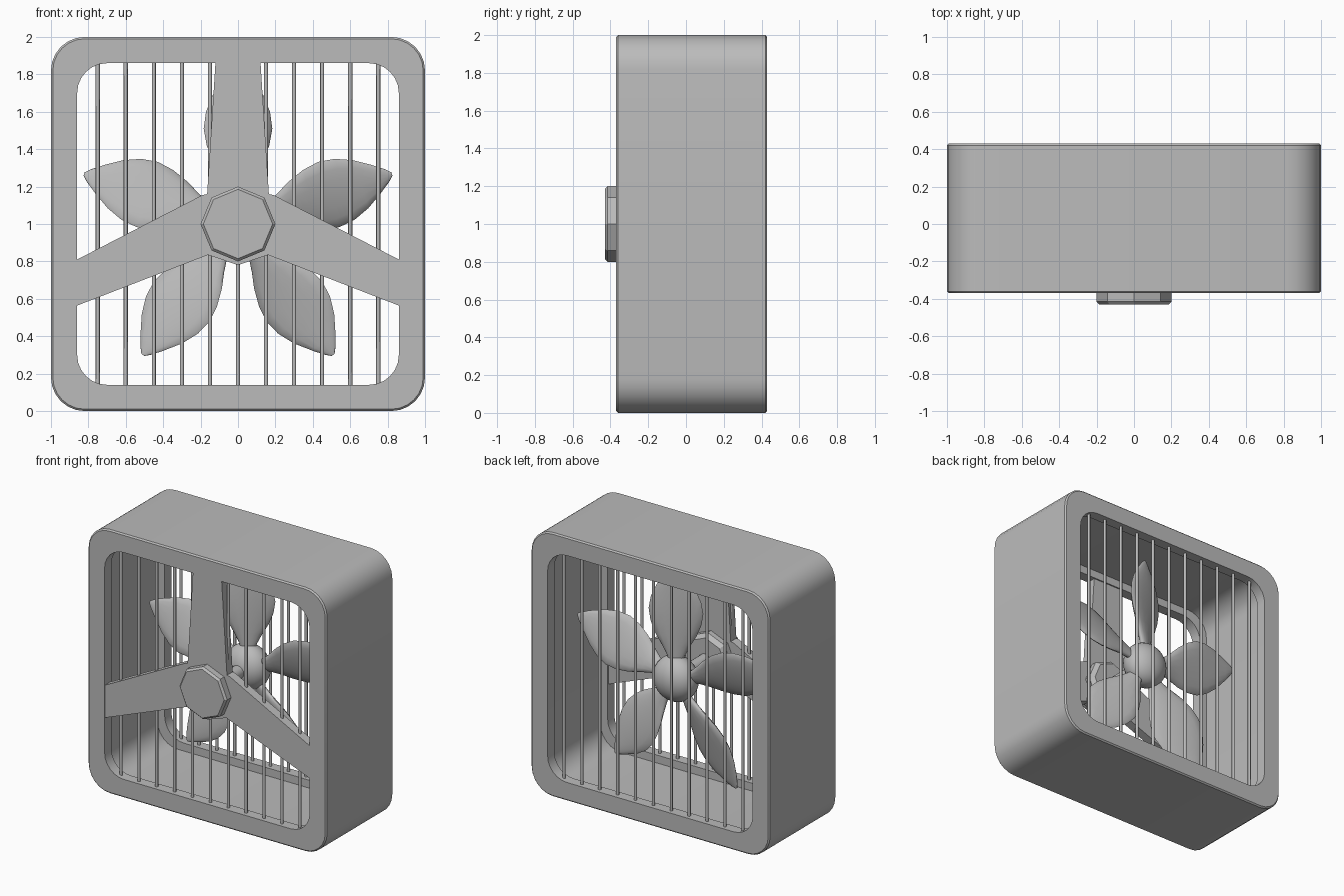
import bpy, bmesh, math
from mathutils import Matrix, Vector

if "Cube" in bpy.data.objects:
    bpy.data.objects.remove(bpy.data.objects["Cube"])

grey = bpy.data.materials.new("plain grey")
grey.diffuse_color = (0.5, 0.5, 0.5, 1)
grey.use_nodes = True
grey.node_tree.nodes["Principled BSDF"].inputs["Base Color"].default_value = grey.diffuse_color


def finish(name, bm, angle=35):
    bmesh.ops.recalc_face_normals(bm, faces=bm.faces)
    me = bpy.data.meshes.new(name)
    bm.to_mesh(me)
    bm.free()
    me.materials.append(grey)
    ob = bpy.data.objects.new(name, me)
    bpy.context.collection.objects.link(ob)
    bpy.ops.object.select_all(action='DESELECT')
    ob.select_set(True)
    bpy.context.view_layer.objects.active = ob
    if angle:
        bpy.ops.object.shade_smooth_by_angle(angle=math.radians(angle))
    return ob


def skin(bm, loops, closed=False):
    """Bridge equal rings of points; cap the ends unless the stack is closed."""
    rings = [[bm.verts.new(p) for p in loop] for loop in loops]
    pairs = list(zip(rings, rings[1:]))
    if closed:
        pairs.append((rings[-1], rings[0]))
    else:
        bm.faces.new(rings[0])
        bm.faces.new(rings[-1])
    for a, b in pairs:
        for i in range(len(a)):
            j = (i + 1) % len(a)
            bm.faces.new((a[i], a[j], b[j], b[i]))


def rounded_square(half, r, y, seg=6):
    pts = []
    for k, (sx, sz) in enumerate(((1, 1), (-1, 1), (-1, -1), (1, -1))):
        for i in range(seg + 1):
            a = math.pi / 2 * (k + i / seg)
            pts.append((sx * (half - r) + r * math.cos(a), y,
                        1 + sz * (half - r) + r * math.sin(a)))
    return pts


def turned(name, profile, sides, start=0, angle=35):
    """Round part along y from (radius, y) pairs."""
    bm = bmesh.new()
    skin(bm, [[(r * math.sin(start + 2 * math.pi * i / sides), y,
                1 + r * math.cos(start + 2 * math.pi * i / sides))
               for i in range(sides)] for r, y in profile])
    return finish(name, bm, angle)


# Hollow housing with a lip around the front and back openings
section = [(0.99, .17, -.37), (1, .18, -.36), (1, .18, .42), (0.99, .17, .43),
           (.86, .16, .43), (.86, .16, .35), (.92, .17, .35),
           (.92, .17, -.29), (.86, .16, -.29), (.86, .16, -.37)]
bm = bmesh.new()
skin(bm, [rounded_square(*s) for s in section], closed=True)
finish("housing", bm)

# Three-armed bracket flush with the front
half = [(0.12, 1.87), (0.165, 1.16), (0.19, 1.155), (0.87, 0.805),
        (0.87, 0.56), (0.16, 0.835)]
outline = half + [(0, 0.78)] + [(-x, z) for x, z in reversed(half)]
bm = bmesh.new()
skin(bm, [[(x, y, z) for x, z in outline] for y in (-.368, -.30)])
finish("front_bracket", bm, 0)

# Octagonal cap, motor behind it and drive shaft
turned("hub_cap", [(.185, -.43), (.2, -.415), (.2, -.36)], 8, angle=0)
turned("motor", [(.2, -.31), (.2, -.26), (.17, -.23)], 8, angle=0)
turned("shaft", [(.05, -.25), (.05, .1)], 16)

# Vertical guard bars in both openings
for name, y in (("front_bars", -.33), ("back_bars", .39)):
    bm = bmesh.new()
    for i in range(-5, 6):
        bmesh.ops.create_cone(bm, cap_ends=True, segments=8, radius1=.011,
                              radius2=.011, depth=1.76,
                              matrix=Matrix.Translation((i * .15, y, 1)))
    finish(name, bm, 50)

# Fan hub
bm = bmesh.new()
bmesh.ops.create_uvsphere(bm, u_segments=32, v_segments=16, radius=1,
                          matrix=Matrix.Translation((0, .12, 1)) @
                          Matrix.Diagonal((.17, .13, .17, 1)))
finish("fan_hub", bm, 60)

# Five pitched leaf-shaped blades: (distance, half width, half thickness)
leaf = [(.08, .05, .03), (.17, .06, .03), (.25, .10, .03), (.33, .145, .03),
        (.42, .18, .03), (.51, .195, .028), (.60, .18, .025), (.69, .14, .02),
        (.78, .08, .015), (.84, .035, .01), (.865, .01, .005)]
bm = bmesh.new()
for k in range(5):
    spin = Matrix.Rotation(2 * math.pi * k / 5, 3, 'Y')
    loops = []
    for r, w, t in leaf:
        pitch = math.radians(30 - 20 * r)
        ring = []
        for i in range(16):
            a = 2 * math.pi * i / 16
            c, n = w * math.cos(a), t * math.sin(a)
            p = Vector((c * math.cos(pitch) - n * math.sin(pitch),
                        c * math.sin(pitch) + n * math.cos(pitch), r))
            ring.append(spin @ p + Vector((0, .12, 1)))
        loops.append(ring)
    skin(bm, loops)
finish("fan_blades", bm, 60)
